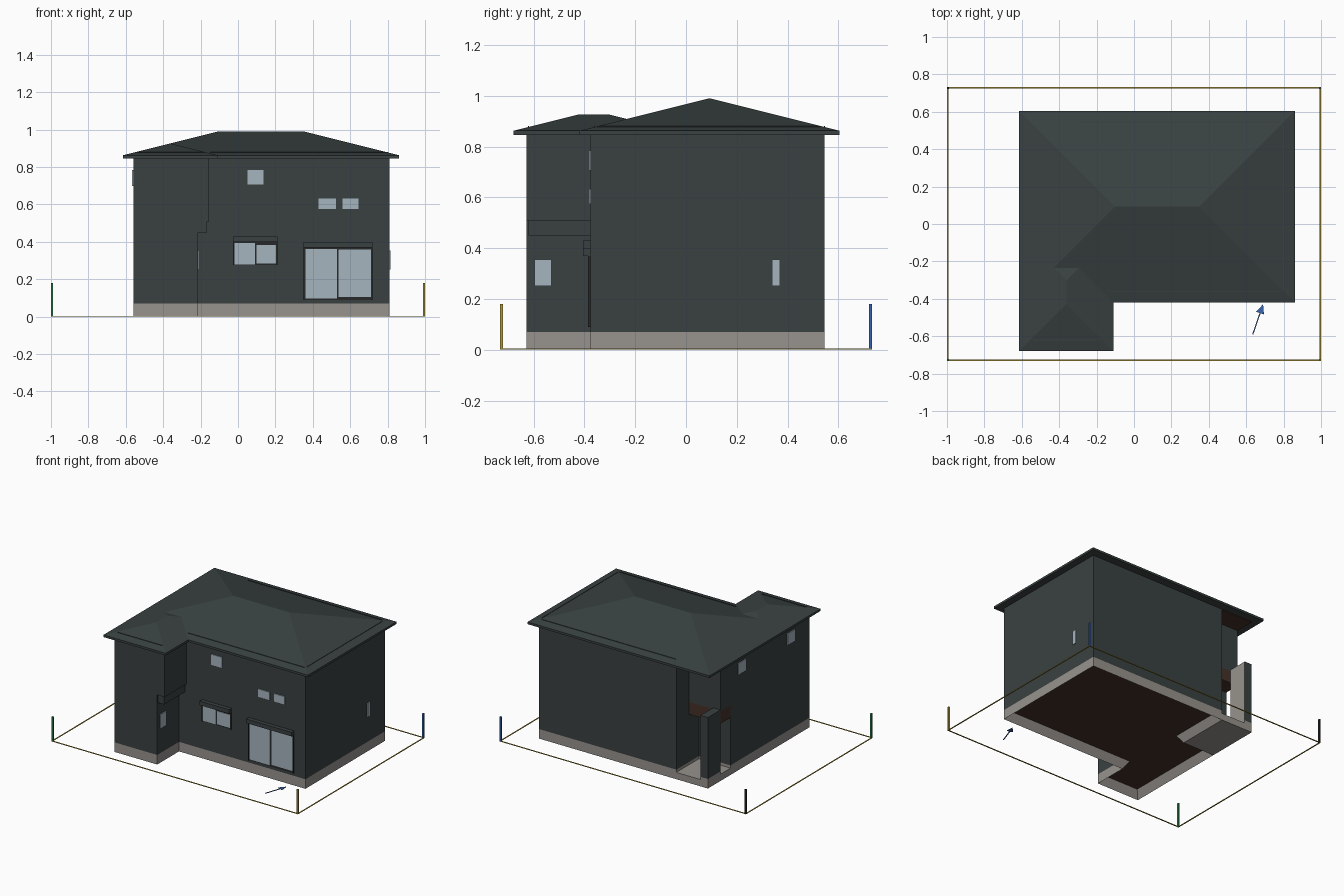
import bpy, bmesh, math

if "Cube" in bpy.data.objects:
    bpy.data.objects.remove(bpy.data.objects["Cube"])


def material(name, rgb):
    m = bpy.data.materials.new(name)
    m.diffuse_color = (*rgb, 1)
    m.use_nodes = True
    m.node_tree.nodes["Principled BSDF"].inputs["Base Color"].default_value = m.diffuse_color
    return m


WALL = material("dark_siding", (0.042, 0.053, 0.053))
ROOF = material("roof_slate", (0.042, 0.054, 0.053))
GLASS = material("window_glass", (0.38, 0.46, 0.52))
CONCRETE = material("concrete", (0.31, 0.29, 0.27))
BROWN = material("dark_brown", (0.060, 0.030, 0.022))
YELLOW = material("boundary_yellow", (0.42, 0.32, 0.04))
GREEN = material("post_green", (0.03, 0.24, 0.08))
BLUE = material("post_blue", (0.04, 0.13, 0.42))
BLACK = material("frame_black", (0.02, 0.023, 0.023))


def finish(name, bm, *mats):
    bmesh.ops.recalc_face_normals(bm, faces=bm.faces)
    me = bpy.data.meshes.new(name)
    bm.to_mesh(me)
    bm.free()
    for m in mats:
        me.materials.append(m)
    ob = bpy.data.objects.new(name, me)
    bpy.context.collection.objects.link(ob)
    return ob


def prism_mesh(outline, z0, z1):
    """Extrude a flat outline upward; returns the bmesh and its bottom face."""
    bm = bmesh.new()
    low = [bm.verts.new((x, y, z0)) for x, y in outline]
    top = [bm.verts.new((x, y, z1)) for x, y in outline]
    n = len(outline)
    bottom = bm.faces.new(low[::-1])
    bm.faces.new(top)
    for i in range(n):
        j = (i + 1) % n
        bm.faces.new((low[i], low[j], top[j], top[i]))
    return bm, bottom


def prism(name, outline, z0, z1, mat):
    return finish(name, prism_mesh(outline, z0, z1)[0], mat)


def box(name, x0, x1, y0, y1, z0, z1, mat):
    return prism(name, [(x0, y0), (x1, y0), (x1, y1), (x0, y1)], z0, z1, mat)


# Main dimensions
L, R, F, B = -0.56, 0.81, -0.628, 0.546     # outer wall planes
MF = -0.376                                 # main front wall, behind the wing
PX = -0.304                                 # inner wall of the porch
EAVE0, EAVE1, PITCH = 0.847, 0.863, 0.25


def footprint(wing_x, porch_y):
    return [(L, F), (wing_x, F), (wing_x, MF), (R, MF), (R, B),
            (PX, B), (PX, porch_y), (L, porch_y)]


# Foundation: hollow underneath with a brown floor
bm, bottom = prism_mesh(footprint(-0.215, 0.15), 0, 0.07)
bm.normal_update()
bmesh.ops.inset_region(bm, faces=[bottom], thickness=0.035, use_even_offset=True)
for v in bottom.verts:
    v.co.z = 0.055
bottom.material_index = 1
finish("foundation", bm, CONCRETE, BROWN)

# Wall storeys
prism("lower_walls", footprint(-0.215, 0.285), 0.07, 0.51, WALL)
prism("upper_walls", footprint(-0.155, 0.40), 0.51, EAVE0, WALL)
box("wing_overhang", -0.215, -0.165, F + 0.008, MF, 0.45, 0.51, WALL)

# Porch: slab, brown beam and soffits, corner pillar
box("porch_slab", L, PX, 0.285, B, 0, 0.05, CONCRETE)
box("porch_slab_rear", L, PX, 0.15, 0.285, 0, 0.07, CONCRETE)
box("porch_beam", L, PX, 0.285, 0.40, 0.42, 0.51, BROWN)
box("upper_soffit", L, PX, 0.40, B, EAVE0 - 0.005, EAVE0, BROWN)
pillar = box("porch_pillar", L, L + 0.06, 0.40, B, 0.07, 0.52, WALL)
pillar.data.materials.append(CONCRETE)
for p in pillar.data.polygons:
    if p.normal.x > 0.9:                    # inner face is pale
        p.material_index = 1
box("pillar_base", L, L + 0.06, 0.40, B, 0.05, 0.07, CONCRETE)


def hip_roof(name, x0, x1, y0, y1):
    """Eave slab with a hipped top of constant pitch."""
    half = min(x1 - x0, y1 - y0) / 2
    bm = bmesh.new()
    corners = [(x0, y0), (x1, y0), (x1, y1), (x0, y1)]
    low = [bm.verts.new((x, y, EAVE0)) for x, y in corners]
    top = [bm.verts.new((x, y, EAVE1)) for x, y in corners]
    zr = EAVE1 + PITCH * half
    if x1 - x0 > y1 - y0:
        r0, r1 = [bm.verts.new((x, y0 + half, zr)) for x in (x0 + half, x1 - half)]
        slopes = [(top[0], top[1], r1, r0), (top[1], top[2], r1),
                  (top[2], top[3], r0, r1), (top[3], top[0], r0)]
    else:
        r0, r1 = [bm.verts.new((x0 + half, y, zr)) for y in (y0 + half, y1 - half)]
        slopes = [(top[0], top[1], r0), (top[1], top[2], r1, r0),
                  (top[2], top[3], r1), (top[3], top[0], r0, r1)]
    bm.faces.new(low[::-1])
    for i in range(4):
        j = (i + 1) % 4
        bm.faces.new((low[i], low[j], top[j], top[i]))
    for s in slopes:
        bm.faces.new(s)
    return finish(name, bm, ROOF)


# Two overlapping hip roofs
hip_roof("main_roof", -0.615, 0.861, -0.42, 0.605)
hip_roof("wing_roof", -0.614, -0.109, -0.68, -0.048)

# Snow guards, set in from the eaves
G0, G1 = 0.872, 0.881
for i, (x0, x1, y0, y1) in enumerate([
        (-0.15, 0.79, -0.362, -0.358), (-0.30, 0.79, 0.543, 0.547),
        (0.797, 0.801, -0.35, 0.53), (-0.54, -0.18, -0.622, -0.618)]):
    box(f"snow_guard_{i}", x0, x1, y0, y1, G0, G1, ROOF)

# Front windows: glass panes as thin plates (x0, x1, z0, z1)
panes = [(-0.02, 0.09, 0.28, 0.395), (0.098, 0.202, 0.285, 0.382),
         (0.36, 0.528, 0.098, 0.363), (0.537, 0.71, 0.105, 0.358),
         (0.05, 0.137, 0.707, 0.785), (0.43, 0.523, 0.575, 0.633),
         (0.56, 0.645, 0.575, 0.633)]
for i, (x0, x1, z0, z1) in enumerate(panes):
    box(f"front_pane_{i}", x0, x1, MF - 0.006, MF, z0, z1, GLASS)

# Shuttered windows: back plate, side rails and shutter box
for n, x0, x1, z0, z1 in [("small", -0.027, 0.212, 0.275, 0.40),
                          ("large", 0.35, 0.718, 0.09, 0.37)]:
    box(f"{n}_window_frame", x0, x1, MF - 0.003, MF, z0, z1, BLACK)
    box(f"{n}_shutter_box", x0, x1, MF - 0.029, MF, z1, z1 + 0.03, WALL)
    for k, x in enumerate((x0, x1 - 0.006)):
        box(f"{n}_shutter_rail_{k}", x, x + 0.006, MF - 0.01, MF, z0, z1, BLACK)

# Side windows: plane x, direction out, y range, z range
for i, (x, d, y0, y1, z0, z1) in enumerate([
        (-0.215, 1, -0.597, -0.53, 0.252, 0.355), (R, 1, 0.338, 0.37, 0.252, 0.355),
        (L, -1, 0.11, 0.20, 0.70, 0.785), (L, -1, -0.46, -0.37, 0.70, 0.785)]):
    box(f"side_window_{i}", min(x, x + d * 0.006), max(x, x + d * 0.006),
        y0, y1, z0, z1, GLASS)

# Plot boundary strips on the ground
PXE, PYE, W = 1.0, 0.733, 0.008
for s, n in ((-1, "near"), (1, "far")):
    y = s * (PYE - W / 2)
    x = s * (PXE - W / 2)
    box(f"boundary_x_{n}", -PXE, PXE, y - W / 2, y + W / 2, 0, 0.004, YELLOW)
    box(f"boundary_y_{n}", x - W / 2, x + W / 2, -PYE, PYE, 0, 0.004, YELLOW)

# Corner posts
for n, sx, sy, m in [("front_left", -1, -1, GREEN), ("front_right", 1, -1, YELLOW),
                     ("back_right", 1, 1, BLUE), ("back_left", -1, 1, BLACK)]:
    x, y = sx * (PXE - 0.006), sy * (PYE - 0.006)
    box(f"post_{n}", x - 0.006, x + 0.006, y - 0.006, y + 0.006, 0, 0.18, m)

# Entry arrow lying on the ground
ax, ay, ang = 0.635, -0.59, math.atan2(0.16, 0.055)
shape = [(0, -0.003), (0.12, -0.003), (0.12, -0.022), (0.17, 0),
         (0.12, 0.022), (0.12, 0.003), (0, 0.003)]
c, s = math.cos(ang), math.sin(ang)
prism("ground_arrow", [(ax + u * c - v * s, ay + u * s + v * c) for u, v in shape],
      0, 0.004, BLUE)
